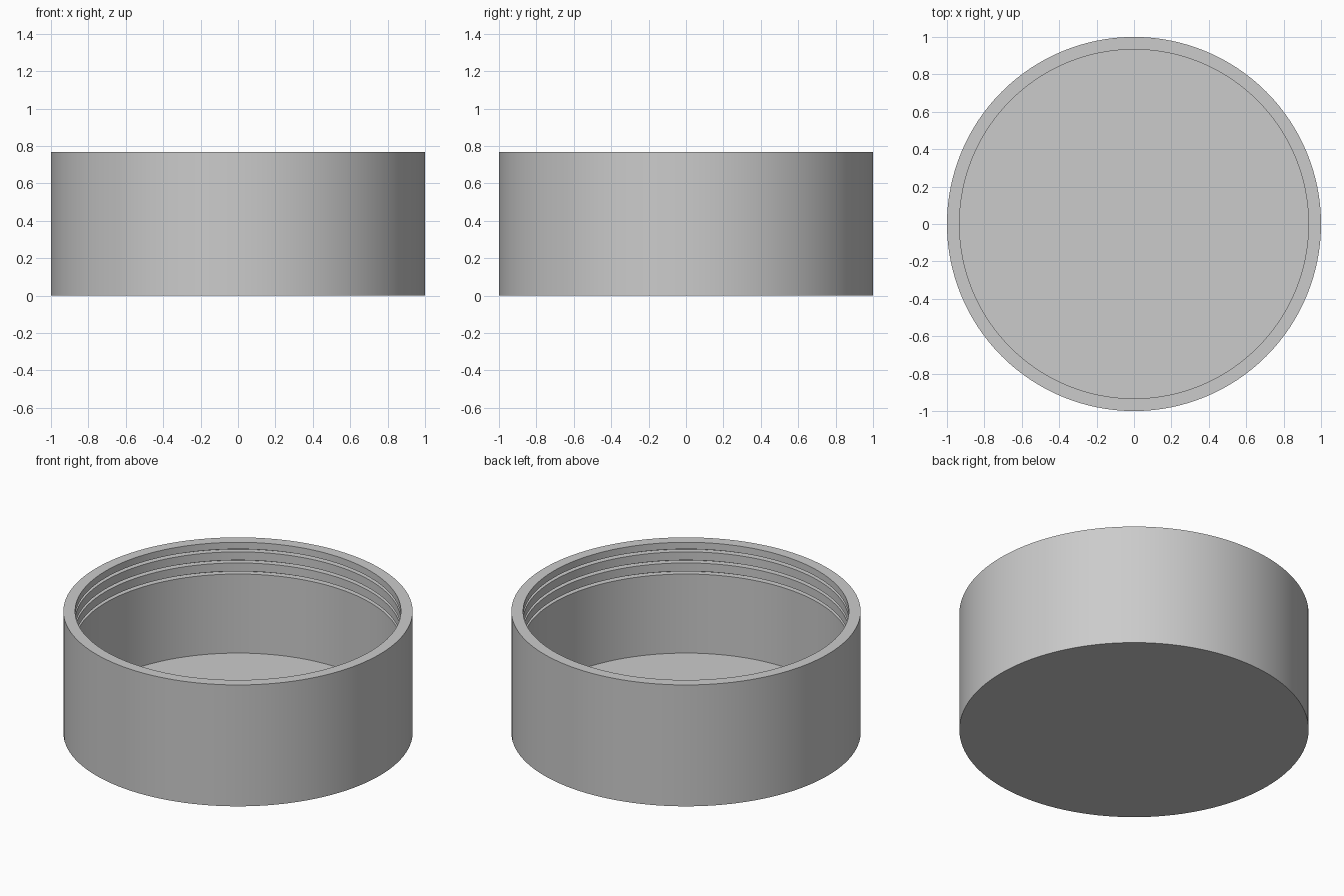
import bpy, bmesh, math

if "Cube" in bpy.data.objects:
    bpy.data.objects.remove(bpy.data.objects["Cube"])

SEGMENTS = 128
HEIGHT, OUTER, INNER, FLOOR = 0.767, 1.0, 0.933, 0.067
GROOVE_DEPTH, GROOVE_HEIGHT = 0.035, 0.0175
GROOVE_TOPS = [HEIGHT - 0.043 - 0.07 * i for i in range(3)]

# Profile of the cup (radius, height): outer wall, rim, grooved inner wall
profile = [(OUTER, 0), (OUTER, HEIGHT), (INNER, HEIGHT)]
for top in GROOVE_TOPS:
    low = top - GROOVE_HEIGHT
    profile += [(INNER, top), (INNER + GROOVE_DEPTH, top),
                (INNER + GROOVE_DEPTH, low), (INNER, low)]
profile.append((INNER, FLOOR))

# Revolve the profile into rings and bridge them
bm = bmesh.new()
angles = [2 * math.pi * i / SEGMENTS for i in range(SEGMENTS)]
rings = [[bm.verts.new((r * math.cos(a), r * math.sin(a), z)) for a in angles]
         for r, z in profile]
for a, b in zip(rings, rings[1:]):
    for i in range(SEGMENTS):
        j = (i + 1) % SEGMENTS
        bm.faces.new((a[i], a[j], b[j], b[i]))

# Underside and inner floor
bm.faces.new(rings[0][::-1])
bm.faces.new(rings[-1])
bmesh.ops.recalc_face_normals(bm, faces=bm.faces)

mesh = bpy.data.meshes.new("screw_lid")
bm.to_mesh(mesh)
bm.free()
lid = bpy.data.objects.new("screw_lid", mesh)
bpy.context.collection.objects.link(lid)

# Plain grey finish
grey = bpy.data.materials.new("light_grey")
grey.diffuse_color = (0.6, 0.6, 0.6, 1)
grey.use_nodes = True
grey.node_tree.nodes["Principled BSDF"].inputs["Base Color"].default_value = grey.diffuse_color
mesh.materials.append(grey)

bpy.context.view_layer.objects.active = lid
lid.select_set(True)
bpy.ops.object.shade_smooth_by_angle(angle=math.radians(30))
